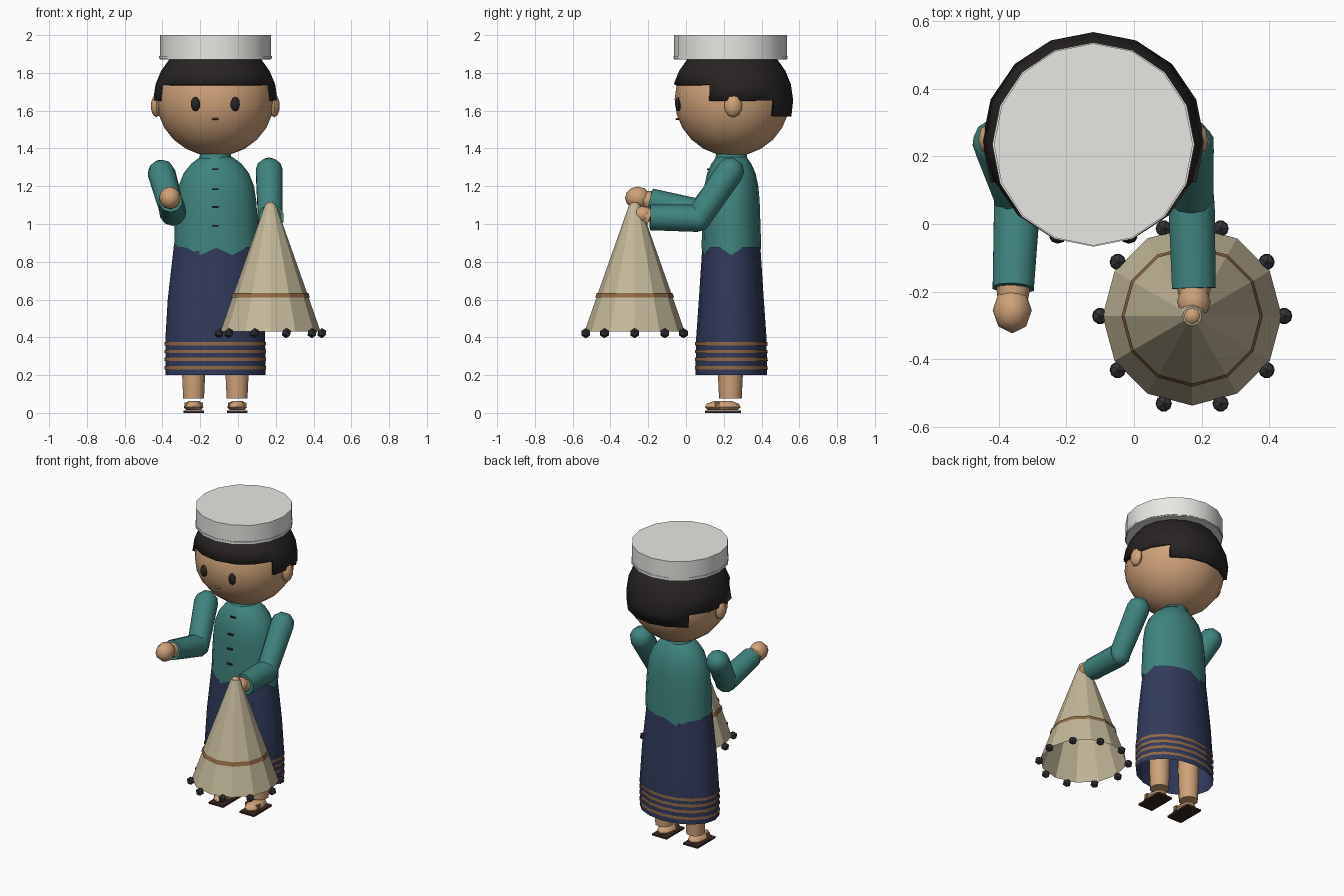
import bpy, bmesh, math
from mathutils import Vector, Matrix

if "Cube" in bpy.data.objects:
    bpy.data.objects.remove(bpy.data.objects["Cube"])

def material(name, r, g, b):
    m = bpy.data.materials.new(name)
    m.diffuse_color = (r, g, b, 1)
    m.use_nodes = True
    m.node_tree.nodes["Principled BSDF"].inputs["Base Color"].default_value = m.diffuse_color
    return m

SKIN = material("skin", .62, .36, .19)
TEAL = material("teal_cloth", .05, .23, .21)
NAVY = material("navy_cloth", .03, .042, .105)
BLACK = material("black", .02, .017, .016)
BROWN = material("brown", .28, .14, .06)
SOLE = material("sole", .04, .02, .015)
NET = material("netting", .55, .48, .32)
LEAD = material("lead", .035, .035, .04)
WHITE = material("white_cloth", .8, .8, .77)

def finish(name, bm, mat, smooth=True, matrix=None, angle=50):
    bmesh.ops.recalc_face_normals(bm, faces=bm.faces)
    me = bpy.data.meshes.new(name)
    bm.to_mesh(me)
    bm.free()
    ob = bpy.data.objects.new(name, me)
    bpy.context.collection.objects.link(ob)
    if matrix:
        ob.matrix_world = matrix
    me.materials.append(mat)
    if smooth:
        bpy.ops.object.select_all(action='DESELECT')
        ob.select_set(True)
        bpy.context.view_layer.objects.active = ob
        bpy.ops.object.shade_smooth_by_angle(angle=math.radians(angle))
    return ob

def loft(name, rings, mat, n=16, centre=(0, 0), caps=(True, True), smooth=True, matrix=None, dip=None):
    """Stack elliptical rings (z, rx, ry); dip lowers chosen points of the first ring."""
    bm = bmesh.new()
    loops = []
    for k, (z, rx, ry) in enumerate(rings):
        loop = []
        for i in range(n):
            a = 2 * math.pi * i / n - math.pi / 2
            drop = dip(i) if dip and k == 0 else 0
            loop.append(bm.verts.new((centre[0] + rx * math.cos(a), centre[1] + ry * math.sin(a), z - drop)))
        loops.append(loop)
    for a, b in zip(loops, loops[1:]):
        for i in range(n):
            j = (i + 1) % n
            bm.faces.new((a[i], a[j], b[j], b[i]))
    if caps[0]:
        bm.faces.new(loops[0])
    if caps[1]:
        bm.faces.new(loops[-1])
    return finish(name, bm, mat, smooth, matrix)

def ball(name, loc, size, mat, u=8, v=6, smooth=True):
    bm = bmesh.new()
    bmesh.ops.create_uvsphere(bm, u_segments=u, v_segments=v, radius=1)
    bmesh.ops.transform(bm, matrix=Matrix.Translation(loc) @ Matrix.Diagonal((*size, 1)), verts=bm.verts)
    return finish(name, bm, mat, smooth)

def box(name, loc, size, mat):
    bm = bmesh.new()
    bmesh.ops.create_cube(bm, size=1)
    bmesh.ops.transform(bm, matrix=Matrix.Translation(loc) @ Matrix.Diagonal((*size, 1)), verts=bm.verts)
    return finish(name, bm, mat, False)

def limb(name, p, q, r1, r2, mat, n=10, round_start=False):
    p, q = Vector(p), Vector(q)
    d = q - p
    m = Matrix.Translation(p) @ d.to_track_quat('Z', 'Y').to_matrix().to_4x4()
    rings = [(0, r1, r1), (d.length, r2, r2)]
    if round_start:
        rings = [(-r1 * .9, r1 * .4, r1 * .4), (-r1 * .5, r1 * .85, r1 * .85)] + rings
    return loft(name, rings, mat, n, matrix=m)

CX, CY = -.12, .24

# Head, ears and face
ball("head", (CX, .245, 1.66), (.312, .305, .302), SKIN, 16, 12)
ball("mouth", (CX, -.045, 1.556), (.02, .012, .006), BROWN, 8, 4)
for s, side in ((-1, "left"), (1, "right")):
    ball(side + "_ear", (CX + s * .312, .25, 1.625), (.03, .048, .06), SKIN, 8, 5)
    ball(side + "_eye", (CX + s * .105, -.04, 1.635), (.025, .018, .038), BLACK, 8, 6)

# Hair: spherical shell with a stepped lower edge (fringe, sides, nape)
bm = bmesh.new()
levels = [1.57, 1.655, 1.74, 1.81, 1.87, 1.92]
grid = []
for z in levels:
    r = math.sqrt(.329 ** 2 - (z - 1.65) ** 2)
    grid.append([bm.verts.new((CX + r * math.sin(i * math.pi / 8), .245 - r * .98 * math.cos(i * math.pi / 8), z))
                 for i in range(16)])
for i in range(16):
    ang = abs((i + .5) * 22.5 - 180)
    start = 0 if ang < 45 else 1 if ang < 112.5 else 2
    for k in range(start, len(levels) - 1):
        j = (i + 1) % 16
        bm.faces.new((grid[k][i], grid[k][j], grid[k + 1][j], grid[k + 1][i]))
bmesh.ops.delete(bm, geom=[v for v in bm.verts if not v.link_faces], context='VERTS')
hair = finish("hair", bm, BLACK)
mod = hair.modifiers.new("thickness", 'SOLIDIFY')
mod.thickness = .018

# Flat round cap with thin rim
loft("cap", [(1.87, .294, .299), (2.0, .294, .299)], WHITE, 16, (CX, .235))
loft("cap_rim", [(1.876, .299, .302), (1.89, .299, .302)], WHITE, 16, (CX, .235))

# Shirt with pointed hem, collar and buttons
loft("shirt", [(.875, .224, .158), (1.0, .22, .154), (1.12, .212, .15), (1.2, .2, .143),
               (1.27, .172, .128), (1.32, .132, .105), (1.355, .085, .08)],
     TEAL, 16, (-.115, CY), (False, True), dip=lambda i: .04 if i in (1, 15, 4, 9, 12) else 0)
loft("collar", [(1.335, .09, .088), (1.372, .08, .08)], TEAL, 16, (CX, CY))
for z, y in ((1.29, .12), (1.185, .093), (1.09, .087), (.99, .084)):
    box("button", (CX, y, z), (.035, .016, .008), BLACK)

# Long skirt, open underneath, with woven bands
loft("skirt", [(.2, .265, .19), (.4, .264, .186), (.6, .252, .172), (.89, .219, .153)],
     NAVY, 16, (-.12, CY), (False, True))
for z in (.24, .285, .325, .365):
    loft("skirt_band", [(z - .009, .268, .193), (z + .009, .268, .192)], BROWN, 16, (-.12, CY), (False, False))

# Legs, feet and sandals
for x, side in ((-.235, "left"), (-.005, "right")):
    loft(side + "_leg", [(.075, .058, .06), (.2, .064, .066), (.45, .07, .07)], SKIN, 10, (x, .235))
    loft(side + "_foot", [(.015, .04, .08), (.03, .052, .095), (.048, .045, .085), (.062, .03, .05)],
         SKIN, 8, (x, .195))
    box(side + "_sandal_sole", (x, .195, .006), (.108, .19, .012), SOLE)
    box(side + "_sandal_strap", (x, .165, .04), (.098, .025, .03), BROWN)

# Arms: rounded shoulder, bent elbow, forearm and hand
arms = {"left": ((-.405, .24, 1.27), (-.345, .07, 1.06), (-.357, -.19, 1.125), (-.36, -.255, 1.138)),
        "right": ((.165, .235, 1.28), (.17, .065, 1.03), (.177, -.19, 1.035), (.177, -.23, 1.05))}
for side, (a, b, c, d) in arms.items():
    limb(side + "_upper_arm", a, b, .074, .067, TEAL, round_start=True)
    ball(side + "_elbow", b, (.07, .07, .07), TEAL, 10, 6)
    limb(side + "_forearm", b, c, .072, .064 if side == "left" else .068, TEAL)
    limb(side + "_wrist", c, d, .05, .04, SKIN, 8)
    ball(side + "_hand", d, (.058, .068, .06) if side == "left" else (.05, .06, .045), SKIN, 8, 6)

# Casting net: faceted open cone, band, knob and weights
N = (.172, -.272)
loft("net", [(.43, .265, .265), (.62, .199, .199), (1.105, .028, .028)], NET, 12, N, (False, True), smooth=False)
loft("net_band", [(.61, .209, .209), (.636, .2, .2)], BROWN, 12, N, (False, False), smooth=False)
ball("net_knob", (*N, 1.1), (.027, .027, .018), SKIN, 8, 4)
for i in range(10):
    a = i * math.pi / 5
    bm = bmesh.new()
    bmesh.ops.create_icosphere(bm, subdivisions=1, radius=.027)
    finish("net_weight", bm, LEAD, False,
           Matrix.Translation((N[0] + .272 * math.cos(a), N[1] + .272 * math.sin(a), .422)))
